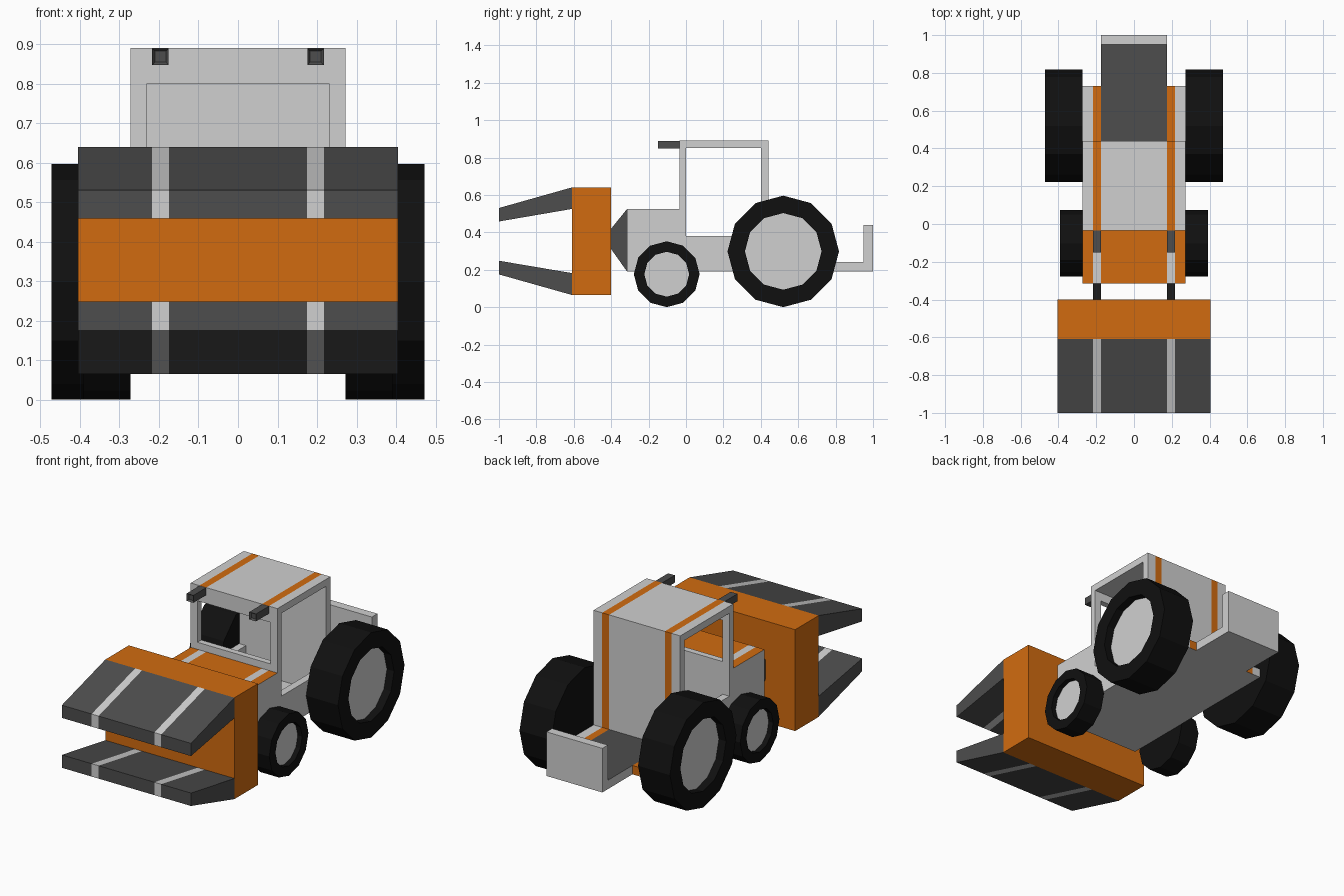
import bpy, bmesh, math
from mathutils import Vector

if "Cube" in bpy.data.objects:
    bpy.data.objects.remove(bpy.data.objects["Cube"])

# Colours
GREY, ORANGE, DARK, BLACK = range(4)
MATS = []
for name, col in (("light grey", (0.63, 0.63, 0.63)), ("orange", (0.64, 0.148, 0.005)),
                  ("dark grey", (0.075, 0.075, 0.075)), ("tyre black", (0.005, 0.005, 0.005))):
    m = bpy.data.materials.new(name)
    m.diffuse_color = (*col, 1)
    m.use_nodes = True
    m.node_tree.nodes["Principled BSDF"].inputs["Base Color"].default_value = m.diffuse_color
    MATS.append(m)

IN, OUT = 0.175, 0.218      # stripe edges, mirrored in x
W = 0.272                   # half width of the body


def finish(name, bm):
    bm.normal_update()
    me = bpy.data.meshes.new(name)
    for m in MATS:
        me.materials.append(m)
    bm.to_mesh(me)
    bm.free()
    ob = bpy.data.objects.new(name, me)
    bpy.context.collection.objects.link(ob)
    return ob


def in_band(c):
    return IN < abs(c.x) < OUT


def prism(name, prof, x0, x1, color, cut=False):
    """Extrude a (y, z) profile from x0 to x1; color is an index or a rule(centre, normal)."""
    bm = bmesh.new()
    f = bm.faces.new([bm.verts.new((x0, y, z)) for y, z in prof])
    r = bmesh.ops.extrude_face_region(bm, geom=[f])
    for v in r["geom"]:
        if isinstance(v, bmesh.types.BMVert):
            v.co.x = x1
    bmesh.ops.recalc_face_normals(bm, faces=bm.faces)
    if cut:
        for x in (-OUT, -IN, IN, OUT):
            bmesh.ops.bisect_plane(bm, geom=bm.verts[:] + bm.edges[:] + bm.faces[:],
                                   plane_co=(x, 0, 0), plane_no=(1, 0, 0))
    bm.normal_update()
    for f in bm.faces:
        f.material_index = color(f.calc_center_median(), f.normal) if callable(color) else color
    return finish(name, bm)


def rect(y0, y1, z0, z1):
    return [(y0, z0), (y1, z0), (y1, z1), (y0, z1)]


def both(name, prof, x0, x1, color):
    prism(name + "_right", prof, x0, x1, color)
    prism(name + "_left", prof, -x1, -x0, color)


# Bucket: back block and two striped jaws
def jaw_rule(c, n):
    return GREY if in_band(c) else DARK


prism("bucket_back", rect(-0.61, -0.40, 0.065, 0.64), -0.405, 0.405, ORANGE)
prism("upper_jaw", [(-0.61, 0.64), (-0.61, 0.525), (-1, 0.458), (-1, 0.53)],
      -0.405, 0.405, jaw_rule, True)
prism("lower_jaw", [(-0.61, 0.065), (-0.61, 0.182), (-1, 0.248), (-1, 0.175)],
      -0.405, 0.405, jaw_rule, True)

# Tapered lift arms
both("lift_arm", [(-0.40, 0.31), (-0.315, 0.19), (-0.315, 0.525), (-0.40, 0.42)], IN, OUT, DARK)


# Hood: orange top and front with grey stripes
def hood_rule(c, n):
    return ORANGE if (n.z > 0.5 or n.y < -0.5) and not in_band(c) else GREY


prism("hood", rect(-0.315, -0.035, 0.19, 0.525), -W, W, hood_rule, True)


# Cab: roof and rear wall in one bent panel with orange stripes
def stripe_rule(c, n):
    return ORANGE if in_band(c) and (n.z > 0.5 or n.y > 0.5) else GREY


prism("cab_roof_and_rear_wall",
      [(-0.035, 0.85), (-0.035, 0.89), (0.44, 0.89), (0.44, 0.24), (0.40, 0.24), (0.40, 0.85)],
      -W, W, stripe_rule, True)
both("windscreen_post", rect(-0.035, 0, 0.24, 0.85), 0.23, W, GREY)
prism("windscreen_top", rect(-0.035, 0, 0.80, 0.85), -0.23, 0.23, GREY)
prism("cab_front_panel", rect(-0.035, 0, 0.24, 0.565), -0.23, 0.23, GREY)
both("door_sill", rect(0, 0.40, 0.24, 0.38), 0.23, W, GREY)
prism("cab_floor", rect(-0.035, 0.44, 0.19, 0.24), -W, W, GREY)


# Rear plate and loading deck with upright tail wall
def deck_rule(c, n):
    if n.z > 0.5 and abs(c.x) < IN and c.z < 0.3:
        return DARK
    return stripe_rule(c, n)


prism("rear_plate", rect(0.44, 0.73, 0.19, 0.24), -W, W, deck_rule, True)
prism("tail_deck", [(0.73, 0.19), (1, 0.19), (1, 0.44), (0.95, 0.44), (0.95, 0.24), (0.73, 0.24)],
      -IN, IN, deck_rule)

# Roof lamps with a recessed front
for side, s in (("right", 1), ("left", -1)):
    ob = prism("roof_lamp_" + side, rect(-0.15, -0.035, 0.847, 0.889),
               s * 0.1965 - 0.021, s * 0.1965 + 0.021, DARK)
    bm = bmesh.new()
    bm.from_mesh(ob.data)
    front = [f for f in bm.faces if f.normal.y < -0.9]
    bmesh.ops.inset_individual(bm, faces=front, thickness=0.01, depth=-0.01)
    bm.to_mesh(ob.data)
    bm.free()


# Wheels: twelve-sided tyres with a recessed light hub on the outside
def wheel(name, s, y, r, hub, x0, x1, depth):
    bm = bmesh.new()
    rings = []
    for x, rad in ((x0, r), (x1, r), (x1, hub), (x1 - depth, hub)):
        rings.append([bm.verts.new((s * x, y + rad * math.cos(k * math.pi / 6),
                                    r + rad * math.sin(k * math.pi / 6))) for k in range(12)])
    bm.faces.new(rings[0]).material_index = BLACK
    for a, b in zip(rings, rings[1:]):
        for k in range(12):
            j = (k + 1) % 12
            bm.faces.new((a[k], a[j], b[j], b[k])).material_index = BLACK
    bm.faces.new(rings[-1]).material_index = GREY
    bmesh.ops.recalc_face_normals(bm, faces=bm.faces)
    finish(name, bm)


for side, s in (("right", 1), ("left", -1)):
    wheel("rear_wheel_" + side, s, 0.52, 0.298, 0.205, W, 0.472, 0.045)
    wheel("front_wheel_" + side, s, -0.103, 0.176, 0.12, W, 0.391, 0.028)
